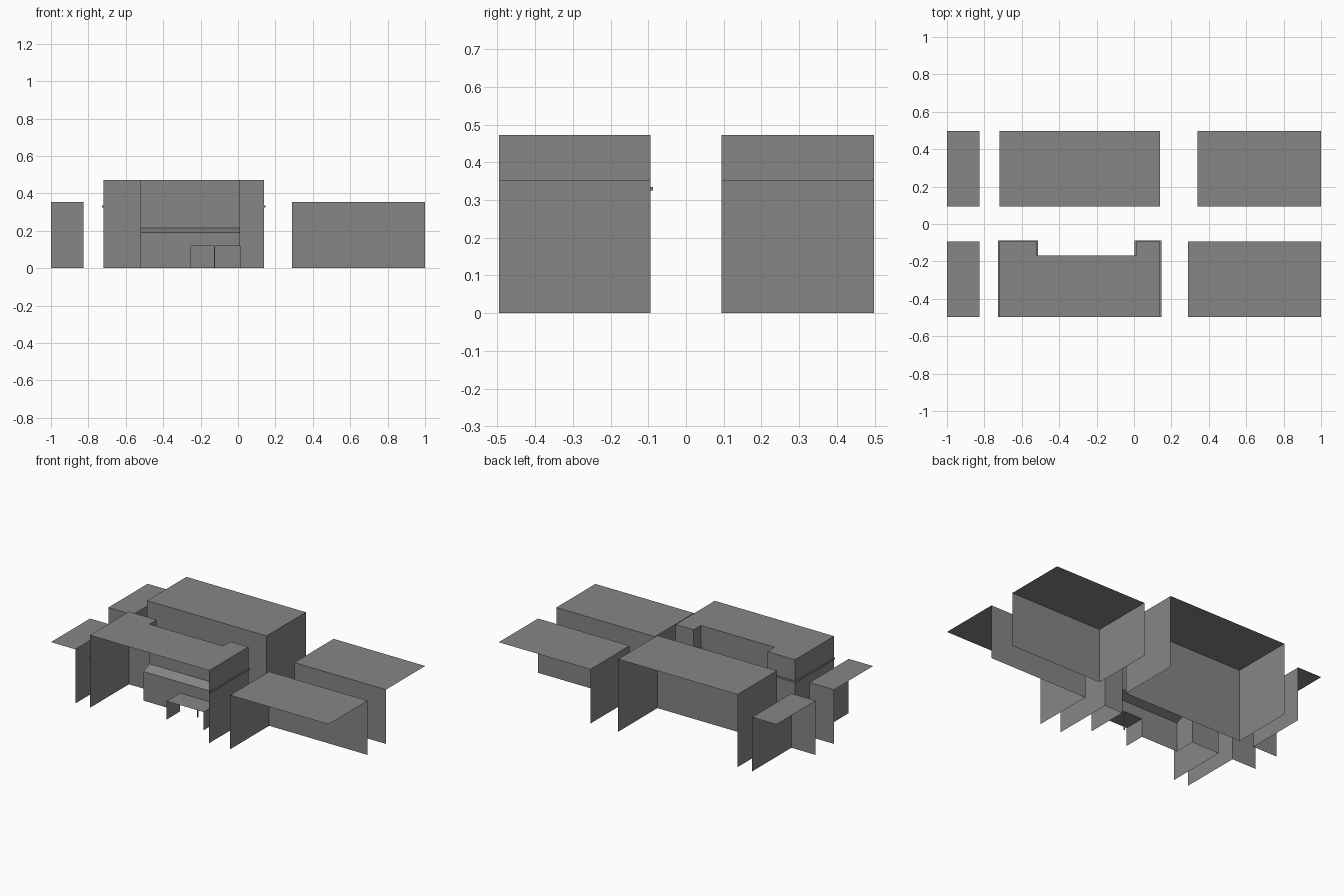
import bpy
import bmesh
from mathutils import Vector

cube = bpy.data.objects.get("Cube")
if cube:
    bpy.data.objects.remove(cube, do_unlink=True)

grey = bpy.data.materials.new("plain grey")
grey.use_nodes = True
grey.diffuse_color = (0.24, 0.24, 0.24, 1)
grey.node_tree.nodes["Principled BSDF"].inputs["Base Color"].default_value = grey.diffuse_color

DIRS = {"left": (-1, 0, 0), "right": (1, 0, 0), "front": (0, -1, 0),
        "back": (0, 1, 0), "bottom": (0, 0, -1), "top": (0, 0, 1)}


def finish(name, bm):
    mesh = bpy.data.meshes.new(name)
    bm.to_mesh(mesh)
    bm.free()
    mesh.materials.append(grey)
    obj = bpy.data.objects.new(name, mesh)
    bpy.context.collection.objects.link(obj)
    return obj


def shell(name, x, y, z, open_sides=()):
    """Box between ranges, with the listed sides left open."""
    bm = bmesh.new()
    bmesh.ops.create_cube(bm, size=1)
    bm.normal_update()
    gone = [f for f in bm.faces
            if any(f.normal.dot(Vector(DIRS[s])) > 0.9 for s in open_sides)]
    bmesh.ops.delete(bm, geom=gone, context='FACES')
    for v in bm.verts:
        v.co = [r[0] if c < 0 else r[1] for c, r in zip(v.co, (x, y, z))]
    return finish(name, bm)


def sheets(name, polygons):
    """Flat single-sided panels."""
    bm = bmesh.new()
    for poly in polygons:
        bm.faces.new([bm.verts.new(p) for p in poly])
    return finish(name, bm)


def wall(a, b, z0, z1):
    return [(*a, z0), (*b, z0), (*b, z1), (*a, z1)]


FRONT, BACK = (-0.496, -0.094), (0.094, 0.498)
LOW, HIGH = 0.353, 0.473
X0, X1 = -0.72, 0.14          # middle blocks
N0, N1 = -0.52, 0.01          # notch in the front middle block
Y0, Y1 = FRONT
YN, YL = -0.168, -0.232       # notch wall and lower wall
ZS, ZL, ZP = 0.215, 0.19, 0.12

# Low corner blocks, open towards the outside
for name, x, y, sides in (
        ("front_left_block", (0.29, 1), FRONT, ("front", "right")),
        ("front_right_block", (-1, -0.825), FRONT, ("front", "left")),
        ("back_left_block", (0.34, 1), BACK, ("back", "right")),
        ("back_right_block", (-1, -0.825), BACK, ("back", "left"))):
    shell(name, x, y, (0, LOW), sides + ("bottom",))

# Tall back block
shell("back_middle_block", (X0, X1), BACK, (0, HIGH), ("back", "bottom"))

# Tall front block with a notch in its rear
outline = [(X0, Y0), (X0, Y1), (N0, Y1), (N0, YN),
           (N1, YN), (N1, Y1), (X1, Y1), (X1, Y0)]
sheets("front_middle_roof", [[(*p, HIGH) for p in outline]])
sheets("front_middle_walls", [
    wall(outline[i], outline[i + 1], ZS if i == 3 else 0, HIGH)
    for i in range(len(outline) - 1)])

# Sloped ledge, lower wall and its cheeks
sheets("sloped_ledge", [[(N0, YL, ZL), (N1, YL, ZL), (N1, YN, ZS), (N0, YN, ZS)]])
PX = -0.255
sheets("lower_wall", [wall((N0, YL), (PX, YL), 0, ZL),
                      wall((PX, YL), (N1, YL), ZP, ZL)])
sheets("ledge_cheeks", [
    [(x, YN, 0), (x, YL, 0), (x, YL, ZL), (x, YN, ZS)] for x in (N0, N1)])

# Porch and its centre post
shell("porch", (PX, N1), (-0.37, YL), (0, ZP), ("front", "back", "bottom"))
shell("porch_post", (-0.127, -0.123), (YL - 0.01, YL), (0, ZP))

# Thin string course around the outside of the front block
T = 0.007
for name, x, y in (
        ("right_side_band", (X0 - T, X0), (Y0, Y1 + T)),
        ("left_side_band", (X1, X1 + T), (Y0, Y1 + T)),
        ("right_rear_band", (X0, N0 + T), (Y1, Y1 + T)),
        ("left_rear_band", (N1 - T, X1), (Y1, Y1 + T)),
        ("right_notch_band", (N0, N0 + T), (YN, Y1)),
        ("left_notch_band", (N1 - T, N1), (YN, Y1))):
    shell(name, x, y, (0.325, 0.335))
